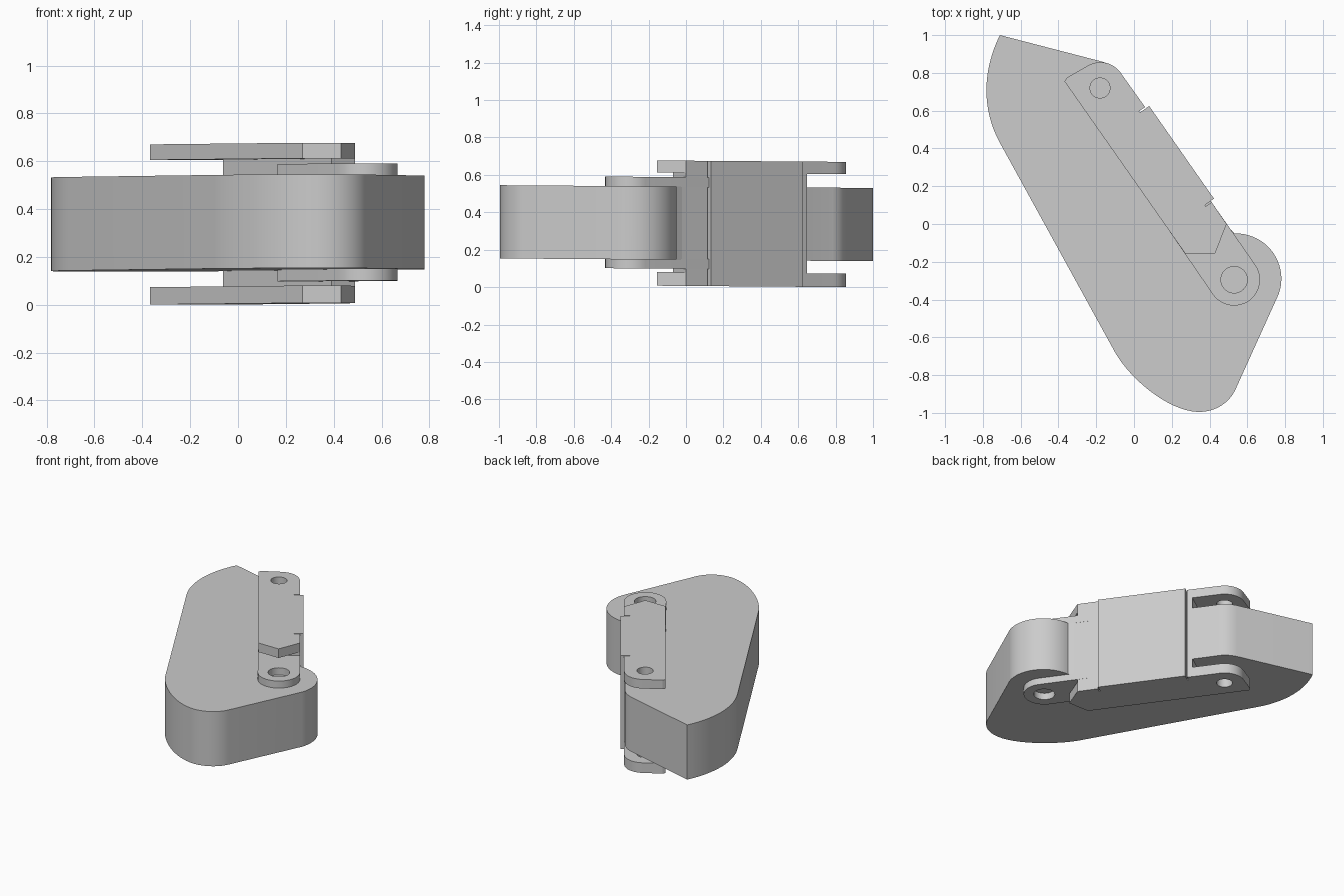
import bpy
import bmesh
import math
from mathutils import Vector

cube = bpy.data.objects.get("Cube")
if cube:
    bpy.data.objects.remove(cube, do_unlink=True)

grey = bpy.data.materials.new("plain_grey")
grey.use_nodes = True
COLOUR = (0.6, 0.6, 0.6, 1)
grey.diffuse_color = COLOUR
grey.node_tree.nodes["Principled BSDF"].inputs["Base Color"].default_value = COLOUR

ALONG = Vector((0.573, -0.819))   # direction of the hinge strap
OUT = Vector((0.819, 0.573))      # direction out of the strap's back
TILT = -0.0075                    # slight lean of the whole part


def at(u, w):
    return tuple(ALONG * u + OUT * w)


def bezier(a, b, c, d, n=16):
    pts = []
    for i in range(n + 1):
        t = i / n
        s = 1 - t
        pts.append(tuple(s**3 * p + 3*s*s*t * q + 3*s*t*t * r + t**3 * e
                         for p, q, r, e in zip(a, b, c, d)))
    return pts


def arc(centre, radius, start, end, n=24):
    return [(centre[0] + radius * math.cos(math.radians(start + (end - start) * i / n)),
             centre[1] + radius * math.sin(math.radians(start + (end - start) * i / n)))
            for i in range(n + 1)]


def prism(name, outline, z0, z1):
    bm = bmesh.new()
    base = bm.faces.new([bm.verts.new((x, y, z0)) for x, y in outline])
    top = bmesh.ops.extrude_face_region(bm, geom=[base])["geom"]
    for v in top:
        if isinstance(v, bmesh.types.BMVert):
            v.co.z = z1
    for v in bm.verts:
        v.co.z += TILT * v.co.y
    bmesh.ops.recalc_face_normals(bm, faces=bm.faces)
    mesh = bpy.data.meshes.new(name)
    bm.to_mesh(mesh)
    bm.free()
    mesh.materials.append(grey)
    obj = bpy.data.objects.new(name, mesh)
    bpy.context.collection.objects.link(obj)
    return obj


def activate(obj):
    bpy.ops.object.select_all(action='DESELECT')
    obj.select_set(True)
    bpy.context.view_layer.objects.active = obj


def drill(obj, centre, radius):
    cutter = prism("hole_cutter", arc(centre, radius, 0, 360, 40)[:-1], -0.5, 1.5)
    cutter.hide_render = True
    mod = obj.modifiers.new("hole", 'BOOLEAN')
    mod.operation = 'DIFFERENCE'
    mod.solver = 'EXACT'
    mod.object = cutter
    activate(obj)
    bpy.ops.object.modifier_apply(modifier=mod.name)
    bpy.data.objects.remove(cutter, do_unlink=True)


def smooth(obj):
    activate(obj)
    bpy.ops.object.shade_smooth_by_angle(angle=math.radians(25))


# Main block with rounded ends, recessed behind the strap
block_outline = (
    bezier((-.71, 1), (-.80, .82), (-.81, .61), (-.71, .43))
    + bezier((-.1, -.68), (-.02, -.82), (.18, -.99), (.34, -.995))
    + bezier((.34, -.995), (.44, -.995), (.51, -.94), (.54, -.87))[1:]
    + arc((.54, -.29), .24, -20, 92)
    + [at(.25, .395), at(.25, .34), at(-.5, .34), at(-.5, .395)]
    + bezier((-.06, .775), (-.085, .82), (-.12, .845), (-.17, .86)))
parts = [prism("main_block", block_outline, .146, .5375)]

# Outer edge of the strap: raised pad with a thin slit at each end
pad_edge = [at(-.474, .403), at(-.474, .365), at(-.466, .365), at(-.466, .424),
            at(.133, .424), at(.133, .365), at(.141, .365), at(.141, .403)]

# Strap spine joining the two arms
spine_outline = [at(-.509, .28), at(-.509, .403)] + pad_edge + [(.49, 0), at(.281, .28)]
parts.append(prism("strap_spine", spine_outline, .079, .611))

# Upper and lower strap arms with pin holes
arm_outline = ([(-.355, .775), (-.25, .835)]
               + bezier((-.25, .835), (-.2, .868), (-.11, .87), (-.06, .785))[1:]
               + pad_edge + [(.49, 0), (.43, -.155), (.27, -.155), (-.368, .755)])
for side, z0, z1 in (("lower", .0064, .079), ("upper", .611, .676)):
    arm = prism(side + "_strap_arm", arm_outline, z0, z1)
    drill(arm, (-.18, .72), .053)
    parts.append(arm)

# Rounded pin lugs lying on the block
lug_outline = (arc((.53, -.295), .137, -145, 35)
               + [at(.27, .403), at(.10, .403), at(.10, .1325)])
for side, z0, z1 in (("lower", .098, .15), ("upper", .534, .588)):
    lug = prism(side + "_pin_lug", lug_outline, z0, z1)
    drill(lug, (.53, -.295), .07)
    parts.append(lug)

# Short web between the lugs
web_outline = [at(.281, .402), at(.367, .402), at(.367, .25), at(.281, .25)]
parts.append(prism("lug_web", web_outline, .15, .534))

for part in parts:
    smooth(part)
